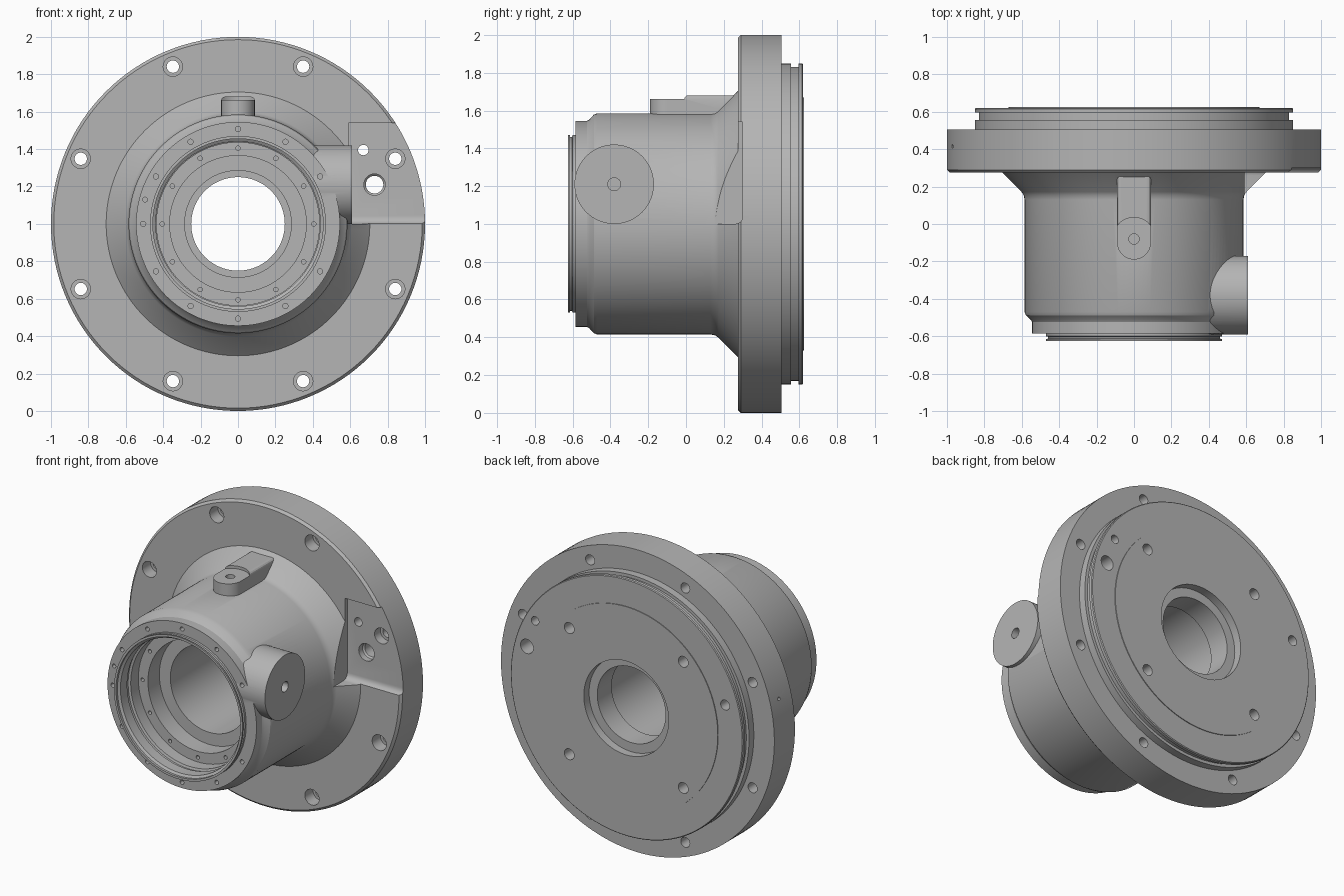
import bpy, bmesh
from math import pi, sin, cos, radians
from mathutils import Vector, Matrix

cube = bpy.data.objects.get("Cube")
if cube:
    bpy.data.objects.remove(cube)

metal = bpy.data.materials.new("cast_grey")
metal.use_nodes = True
GREY = (0.46, 0.46, 0.46, 1)
metal.diffuse_color = GREY
metal.node_tree.nodes["Principled BSDF"].inputs["Base Color"].default_value = GREY

AXIS = Vector((0, 0, 1))      # centre of the main axis
BACKWARD = Vector((0, 1, 0))


def to_object(bm, name):
    bmesh.ops.recalc_face_normals(bm, faces=bm.faces)
    mesh = bpy.data.meshes.new(name)
    bm.to_mesh(mesh)
    bm.free()
    mesh.materials.append(metal)
    obj = bpy.data.objects.new(name, mesh)
    bpy.context.collection.objects.link(obj)
    return obj


def lathe(bm, profile, origin=AXIS, direction=BACKWARD, sides=128):
    """Solid of revolution from (radius, distance along direction) points."""
    place = Matrix.Translation(origin) @ direction.to_track_quat('Z', 'Y').to_matrix().to_4x4()
    rings = []
    for r, t in profile:
        rings.append([bm.verts.new(place @ Vector((r * cos(2 * pi * i / sides),
                                                   r * sin(2 * pi * i / sides), t)))
                      for i in range(sides)])
    for a, b in zip(rings, rings[1:]):
        for i in range(sides):
            j = (i + 1) % sides
            bm.faces.new((a[i], a[j], b[j], b[i]))
    bm.faces.new(rings[0])
    bm.faces.new(rings[-1])


def box(bm, low, high):
    low, high = Vector(low), Vector(high)
    place = Matrix.Translation((low + high) / 2) @ Matrix.Diagonal((*(high - low), 1))
    return bmesh.ops.create_cube(bm, size=1, matrix=place)


def combine(target, other, operation):
    """Apply a boolean and drop the helper."""
    other.hide_render = True
    mod = target.modifiers.new("bool", 'BOOLEAN')
    mod.object, mod.operation, mod.solver = other, operation, 'EXACT'
    bpy.context.view_layer.update()
    graph = bpy.context.evaluated_depsgraph_get()
    mesh = bpy.data.meshes.new_from_object(target.evaluated_get(graph))
    target.modifiers.clear()
    target.data = mesh
    bpy.data.objects.remove(other)


# Housing: nose, body, flared root, flange and grooved spigot
bm = bmesh.new()
lathe(bm, [(0.47, -0.625), (0.47, -0.615), (0.46, -0.613), (0.46, -0.603), (0.47, -0.60),
           (0.47, -0.585), (0.545, -0.585), (0.545, -0.525), (0.552, -0.512),
           (0.578, -0.488), (0.585, -0.47), (0.585, 0.13), (0.59, 0.155), (0.602, 0.172),
           (0.705, 0.275), (0.985, 0.275), (1.0, 0.29), (1.0, 0.505), (0.85, 0.505),
           (0.85, 0.555), (0.83, 0.555), (0.83, 0.595), (0.85, 0.595), (0.85, 0.615),
           (0.845, 0.62), (0.67, 0.62), (0.67, 0.625)])
housing = to_object(bm, "flanged_housing")

# Side port boss
PORT = Vector((0, -0.38, 1.21))
bm = bmesh.new()
lathe(bm, [(0.21, 0.2), (0.21, 0.61)], PORT, Vector((1, 0, 0)), 96)
combine(housing, to_object(bm, "side_boss"), 'UNION')

# Top pad with a rounded nose and softened upper edge
bm = bmesh.new()
outline = [(0.09, 0.35)] + [(0.09 * cos(a), -0.1 - 0.09 * sin(a))
                            for a in [pi * i / 24 for i in range(25)]] + [(-0.09, 0.35)]
base = bm.faces.new([bm.verts.new((x, y, 1.45)) for x, y in outline])
grown = bmesh.ops.extrude_face_region(bm, geom=[base])["geom"]
bmesh.ops.translate(bm, vec=(0, 0, 0.23), verts=[v for v in grown if isinstance(v, bmesh.types.BMVert)])
rim = [e for e in bm.edges if all(v.co.z > 1.6 for v in e.verts)]
bmesh.ops.bevel(bm, geom=rim, offset=0.018, segments=3, profile=0.5, affect='EDGES')
combine(housing, to_object(bm, "top_pad"), 'UNION')

# Stepped main bore
bm = bmesh.new()
lathe(bm, [(0.455, -0.7), (0.455, -0.61), (0.44, -0.60), (0.44, -0.53), (0.45, -0.525),
           (0.45, -0.505), (0.435, -0.50), (0.435, -0.42), (0.365, -0.42), (0.365, -0.30),
           (0.285, -0.30), (0.285, 0.42), (0.25, 0.42), (0.25, 0.57), (0.31, 0.57), (0.31, 0.7)])
combine(housing, to_object(bm, "bore_cutter"), 'DIFFERENCE')

# Flat pocket across the flange, with a rounded lower inner corner
bm = bmesh.new()
box(bm, (0.59, -0.1, 1.0), (1.2, 0.3, 1.54))
corner = [e for e in bm.edges if all(v.co.y > 0.2 and v.co.z < 1.1 for v in e.verts)]
bmesh.ops.bevel(bm, geom=corner, offset=0.04, segments=5, profile=0.5, affect='EDGES')
combine(housing, to_object(bm, "pocket_cutter"), 'DIFFERENCE')

# Spot face on the top pad
bm = bmesh.new()
lathe(bm, [(0.115, 1.662), (0.115, 1.8)], Vector((0, -0.08, 0)), Vector((0, 0, 1)), 64)
combine(housing, to_object(bm, "spot_face_cutter"), 'DIFFERENCE')

# All drilled holes
bm = bmesh.new()


def drill(x, z, profile, sides=24):
    lathe(bm, profile, Vector((x, 0, z)), BACKWARD, sides)


def bolt_circle(count, radius, start, profile):
    for i in range(count):
        a = radians(start) + 2 * pi * i / count
        drill(radius * cos(a), 1 + radius * sin(a), profile)


# Counterbored flange bolts, nose screws, inner screws, rear dowels
bolt_circle(8, 0.91, 22.5, [(0.052, 0.2), (0.052, 0.36), (0.033, 0.36), (0.033, 0.6)])
bolt_circle(12, 0.507, 0, [(0.014, -0.6), (0.014, -0.53)])
bolt_circle(12, 0.405, 0, [(0.012, -0.43), (0.012, -0.37)])
bolt_circle(4, 0.59, 45, [(0.036, 0.54), (0.036, 0.7)])
drill(-0.497, 1.13, [(0.013, -0.6), (0.013, -0.53)])
drill(-0.72, 1.21, [(0.033, 0.54), (0.033, 0.7)])
# Pocket through holes
drill(0.73, 1.21, [(0.057, 0.2), (0.057, 0.34), (0.047, 0.35), (0.047, 0.7)], 32)
drill(0.67, 1.395, [(0.028, 0.2), (0.028, 0.7)])
# Boss, pad and rim drillings
lathe(bm, [(0.034, 0.5), (0.034, 0.7)], PORT, Vector((1, 0, 0)), 24)
lathe(bm, [(0.028, 1.6), (0.028, 1.75)], Vector((0, -0.08, 0)), Vector((0, 0, 1)), 24)
lathe(bm, [(0.011, 0.95), (0.011, 1.05)], Vector((0, 0.415, 1)),
      Vector((-0.97, 0, 0.24)).normalized(), 16)
combine(housing, to_object(bm, "hole_cutter"), 'DIFFERENCE')

# Smooth shading with crisp machined edges
bpy.ops.object.select_all(action='DESELECT')
housing.select_set(True)
bpy.context.view_layer.objects.active = housing
bpy.ops.object.shade_smooth_by_angle(angle=radians(25))
